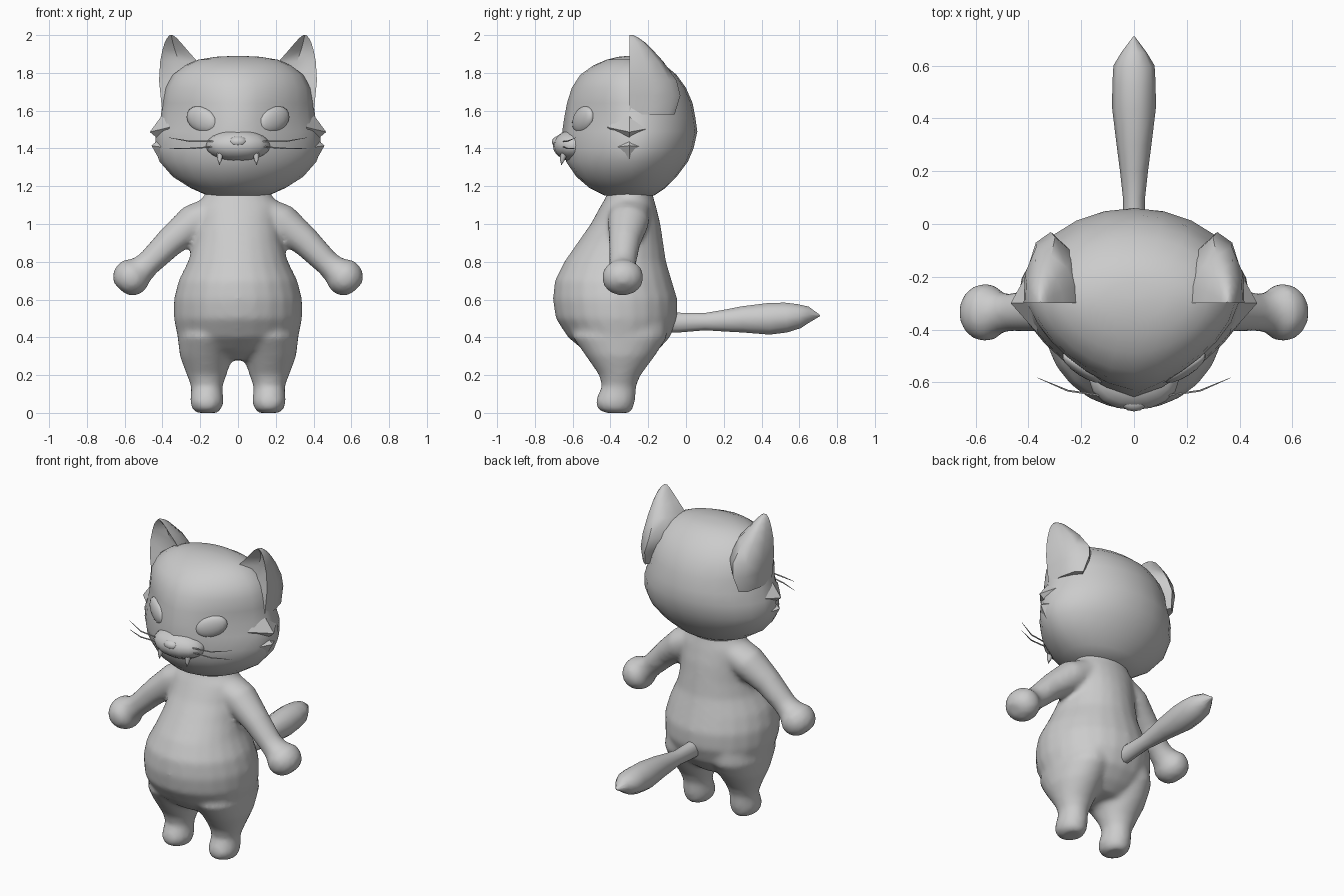
import bpy, bmesh, math
from mathutils import Vector, Matrix

if "Cube" in bpy.data.objects:
    bpy.data.objects.remove(bpy.data.objects["Cube"])

grey = bpy.data.materials.new("plain grey")
grey.diffuse_color = (0.6, 0.6, 0.6, 1)
grey.use_nodes = True
grey.node_tree.nodes["Principled BSDF"].inputs["Base Color"].default_value = grey.diffuse_color


def finish(name, bm, angle=60, smooth=True):
    bmesh.ops.recalc_face_normals(bm, faces=bm.faces[:])
    me = bpy.data.meshes.new(name)
    bm.to_mesh(me)
    bm.free()
    me.materials.append(grey)
    ob = bpy.data.objects.new(name, me)
    bpy.context.collection.objects.link(ob)
    bpy.ops.object.select_all(action='DESELECT')
    bpy.context.view_layer.objects.active = ob
    ob.select_set(True)
    if smooth:
        bpy.ops.object.shade_smooth_by_angle(angle=math.radians(angle))
    return ob


def skin(bm, rings):
    """Join rings of equal length into a closed shell."""
    loops = [[bm.verts.new(p) for p in r] for r in rings]
    n = len(loops[0])
    for a, b in zip(loops, loops[1:]):
        for i in range(n):
            bm.faces.new((a[i], a[(i + 1) % n], b[(i + 1) % n], b[i]))
    bm.faces.new(loops[0])
    bm.faces.new(loops[-1])


def level(z, cx, hw, yf, yb, ymid=None, ef=2.0, n=24):
    """Horizontal ring: half width, front and back y, front roundness."""
    ym = (yf + yb) / 2 if ymid is None else ymid
    pts = []
    for i in range(n):
        a = 2 * math.pi * i / n
        c, s = math.cos(a), math.sin(a)
        e, d = (ef, ym - yf) if s < 0 else (2.0, yb - ym)
        r = (abs(c) ** e + abs(s) ** e) ** (-1 / e)
        pts.append((cx + hw * r * c, ym + d * r * s, z))
    return pts


def tube(path, n=12):
    """Rings along a path of (point, radius a, radius b)."""
    rings = []
    for i, (p, ra, rb) in enumerate(path):
        t = Vector(path[min(i + 1, len(path) - 1)][0]) - Vector(path[max(i - 1, 0)][0])
        t.normalize()
        ref = Vector((0, 1, 0)) if abs(t.y) < 0.8 else Vector((1, 0, 0))
        side = (ref - t * ref.dot(t)).normalized()
        up = t.cross(side)
        rings.append([Vector(p) + side * ra * math.cos(k * 2 * math.pi / n)
                      + up * rb * math.sin(k * 2 * math.pi / n) for k in range(n)])
    return rings


def ball(bm, loc, size, rot=Matrix(), u=16, v=10):
    bmesh.ops.create_uvsphere(bm, u_segments=u, v_segments=v, radius=1,
                              matrix=Matrix.Translation(loc) @ rot @ Matrix.Diagonal((*size, 1)))


# Body: torso, legs and arms blended together
bm = bmesh.new()
torso = [(0.28, .12, -.44, -.22), (.33, .25, -.54, -.15), (.4, .32, -.625, -.085),
         (.5, .34, -.69, -.045), (.6, .34, -.705, -.045), (.7, .315, -.695, -.075),
         (.8, .265, -.645, -.105), (.9, .235, -.575, -.12), (1.0, .22, -.505, -.135),
         (1.1, .22, -.45, -.16), (1.15, .18, -.42, -.175), (1.2, .16, -.41, -.18)]
skin(bm, [level(z, 0, w, f, b) for z, w, f, b in torso])
leg = [(0, .165, .055, -.43, -.3), (.02, .165, .078, -.47, -.28), (.06, .165, .09, -.48, -.27),
       (.1, .165, .085, -.465, -.265), (.14, .165, .083, -.445, -.265), (.2, .166, .105, -.46, -.24),
       (.3, .168, .14, -.53, -.165), (.4, .16, .16, -.6, -.1), (.5, .15, .15, -.58, -.1)]
arm = [((.13, -.3, 1.07), .11, .08), ((.23, -.305, 1.01), .11, .1), ((.36, -.325, .905), .085, .08),
       ((.47, -.335, .795), .072, .068), ((.51, -.335, .76), .08, .074), ((.55, -.335, .73), .112, .1),
       ((.585, -.335, .7), .108, .098), ((.615, -.335, .675), .085, .075), ((.63, -.335, .66), .045, .04)]
for s in (1, -1):
    skin(bm, [level(z, s * x, w, f, b) for z, x, w, f, b in leg])
    skin(bm, tube([((s * p[0], p[1], p[2]), a, b) for p, a, b in arm], 16))
body = finish("body", bm, 180)
m = body.modifiers.new("blend", 'REMESH')
m.mode = 'VOXEL'
m.voxel_size = 0.016
m.use_smooth_shade = True
m = body.modifiers.new("soften", 'SMOOTH')
m.factor = 0.5
m.iterations = 8

# Head: z, half width, front, back, front roundness
bm = bmesh.new()
head = [(1.15, .16, -.43, -.17, 2), (1.19, .25, -.51, -.11, 1.9), (1.25, .345, -.58, -.05, 1.7),
        (1.33, .415, -.635, .01, 1.55), (1.4, .44, -.65, .04, 1.45), (1.49, .435, -.655, .06, 1.4),
        (1.56, .41, -.645, .05, 1.4), (1.64, .4, -.63, .035, 1.5), (1.72, .385, -.605, 0, 1.6),
        (1.79, .345, -.56, -.05, 1.7), (1.84, .28, -.49, -.11, 1.8), (1.87, .21, -.42, -.16, 2),
        (1.885, .12, -.36, -.22, 2), (1.89, .02, -.31, -.28, 2)]
skin(bm, [level(z, 0, w, f, b, -.29, e) for z, w, f, b, e in head])
finish("head", bm, 70)

# Snout and nose
bm = bmesh.new()
ball(bm, (0, -.59, 1.415), (.17, .115, .085))
ball(bm, (0, -.675, 1.435), (.05, .035, .03), u=12, v=8)
finish("snout", bm, 180)

# Ears: z, inner x, outer x, back y, hollow depth
ear = [(1.58, .27, .4, -.06, 0), (1.68, .22, .41, -.03, .005), (1.76, .18, .418, -.05, .03),
       (1.86, .215, .412, -.12, .06), (1.92, .268, .4, -.175, .055), (1.96, .302, .388, -.215, .035),
       (1.985, .325, .375, -.25, .015), (2.0, .345, .362, -.28, .004)]
for s, side in ((1, "left"), (-1, "right")):
    bm = bmesh.new()
    rings = []
    for z, xi, xo, yb, h in ear:
        mid, w, d = (xi + xo) / 2, xo - xi, yb + .3
        rings.append([(s * x, y, z) for x, y in (
            (xo, -.3), (xo - .02 * w, -.3 + .45 * d), (xo - .2 * w, -.3 + .85 * d), (mid, yb),
            (xi + .2 * w, -.3 + .75 * d), (xi + .05 * w, -.3 + .35 * d), (xi, -.3), (mid, -.3 + h))])
    skin(bm, rings)
    finish(side + "_ear", bm, 50)

    # Eyes, slanted and wrapped around the face
    bm = bmesh.new()
    rot = Matrix.Rotation(s * math.radians(33), 4, 'Z') @ Matrix.Rotation(-s * math.radians(22), 4, 'Y')
    ball(bm, (s * .192, -.545, 1.552), (.098, .032, .066), rot)
    finish(side + "_eye", bm, 180)

    # Cheek fur tips
    bm = bmesh.new()
    for z0, z1, tip in ((1.585, 1.44, (.467, 1.487)), (1.47, 1.33, (.458, 1.415))):
        a = [bm.verts.new(p) for p in ((s * .395, -.3, z0), (s * .36, -.42, (z0 + z1) / 2),
                                       (s * .41, -.3, z1), (s * .39, -.16, (z0 + z1) / 2))]
        t = bm.verts.new((s * tip[0], -.3, tip[1]))
        bm.faces.new(a)
        for i in range(4):
            bm.faces.new((a[i], a[(i + 1) % 4], t))
    finish(side + "_cheek_fur", bm, 40)

    # Whiskers
    bm = bmesh.new()
    for z0, z1, z2 in ((1.437, 1.437, 1.457), (1.41, 1.4, 1.4)):
        skin(bm, tube([((s * .12, -.65, z0), .004, .004), ((s * .25, -.632, z1), .004, .004),
                       ((s * .365, -.583, z2), .001, .001)], 5))
    finish(side + "_whiskers", bm)

    # Fang
    bm = bmesh.new()
    skin(bm, tube([((s * .095, -.645, 1.375), .02, .02), ((s * .097, -.655, 1.34), .013, .013),
                   ((s * .098, -.66, 1.312), .001, .001)], 6))
    finish(side + "_fang", bm)

# Tail: y, z, half width, half height
tail = [(-.12, .48, .05, .06), (-.04, .478, .042, .055), (.1, .483, .042, .048), (.2, .488, .053, .06),
        (.3, .495, .066, .073), (.44, .498, .083, .088), (.53, .505, .082, .083), (.6, .512, .078, .067),
        (.65, .52, .048, .045), (.71, .515, .003, .003)]
bm = bmesh.new()
skin(bm, tube([((0, y, z), w, h) for y, z, w, h in tail], 10))
finish("tail", bm, 50)
